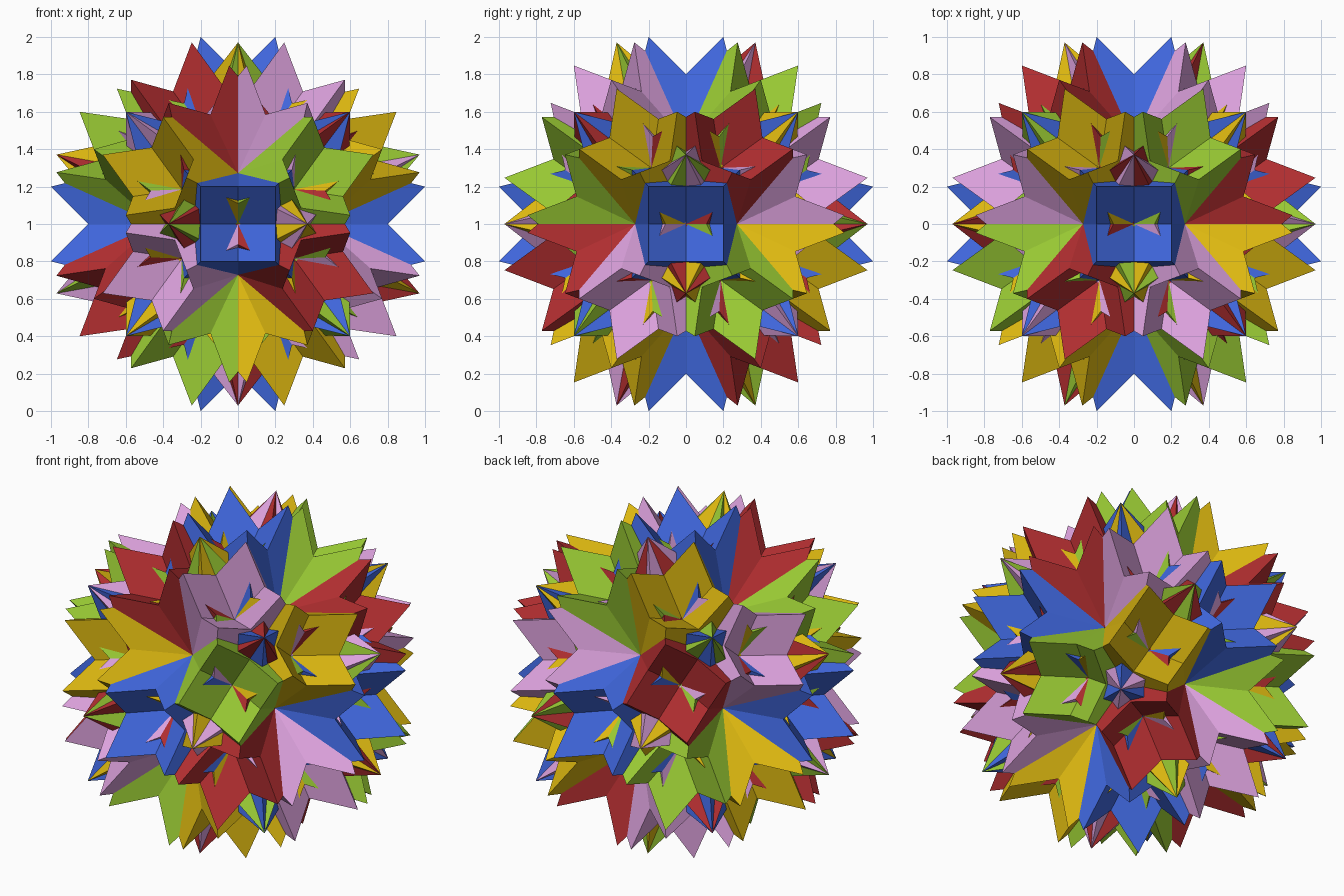
import bpy, bmesh, math
from mathutils import Vector, Matrix

if "Cube" in bpy.data.objects:
    bpy.data.objects.remove(bpy.data.objects["Cube"])

GOLDEN = (1 + math.sqrt(5)) / 2
AXIS = Vector((0, GOLDEN, 1)).normalized()   # five-fold axis of the whole star
COLOURS = [("blue", (65, 105, 225)), ("red", (178, 46, 48)), ("gold", (221, 184, 16)),
           ("green", (154, 203, 52)), ("pink", (221, 162, 222))]


def linear(c):
    c /= 255
    return c / 12.92 if c <= 0.04045 else ((c + 0.055) / 1.055) ** 2.4


def make_material(name, rgb):
    mat = bpy.data.materials.new(name)
    mat.diffuse_color = (*[linear(c) for c in rgb], 1)
    mat.use_nodes = True
    mat.node_tree.nodes["Principled BSDF"].inputs["Base Color"].default_value = mat.diffuse_color
    return mat


def add_tetrahedron(bm, signs, turn):
    """Regular tetrahedron about the origin: three spike tips and one corner tip."""
    points = [(1, -.2, -.2), (-.2, 1, -.2), (-.2, -.2, 1), (-.6, -.6, -.6)]
    verts = [bm.verts.new(turn @ Vector([s * c for s, c in zip(signs, p)])) for p in points]
    for i in range(4):
        face = bm.faces.new([v for j, v in enumerate(verts) if j != i])
        face.normal_update()
        if face.normal.dot(face.calc_center_median()) < 0:
            face.normal_flip()


# One star of eight tetrahedra per colour, each turned a fifth of a circle further
for k, (name, rgb) in enumerate(COLOURS):
    turn = Matrix.Rotation(k * math.tau / 5, 3, AXIS)
    bm = bmesh.new()
    for sx in (1, -1):
        for sy in (1, -1):
            for sz in (1, -1):
                add_tetrahedron(bm, (sx, sy, sz), turn)
    mesh = bpy.data.meshes.new(name + "_star")
    bm.to_mesh(mesh)
    bm.free()
    mesh.materials.append(make_material(name, rgb))
    star = bpy.data.objects.new(name + "_star", mesh)
    star.location.z = 1
    bpy.context.collection.objects.link(star)
